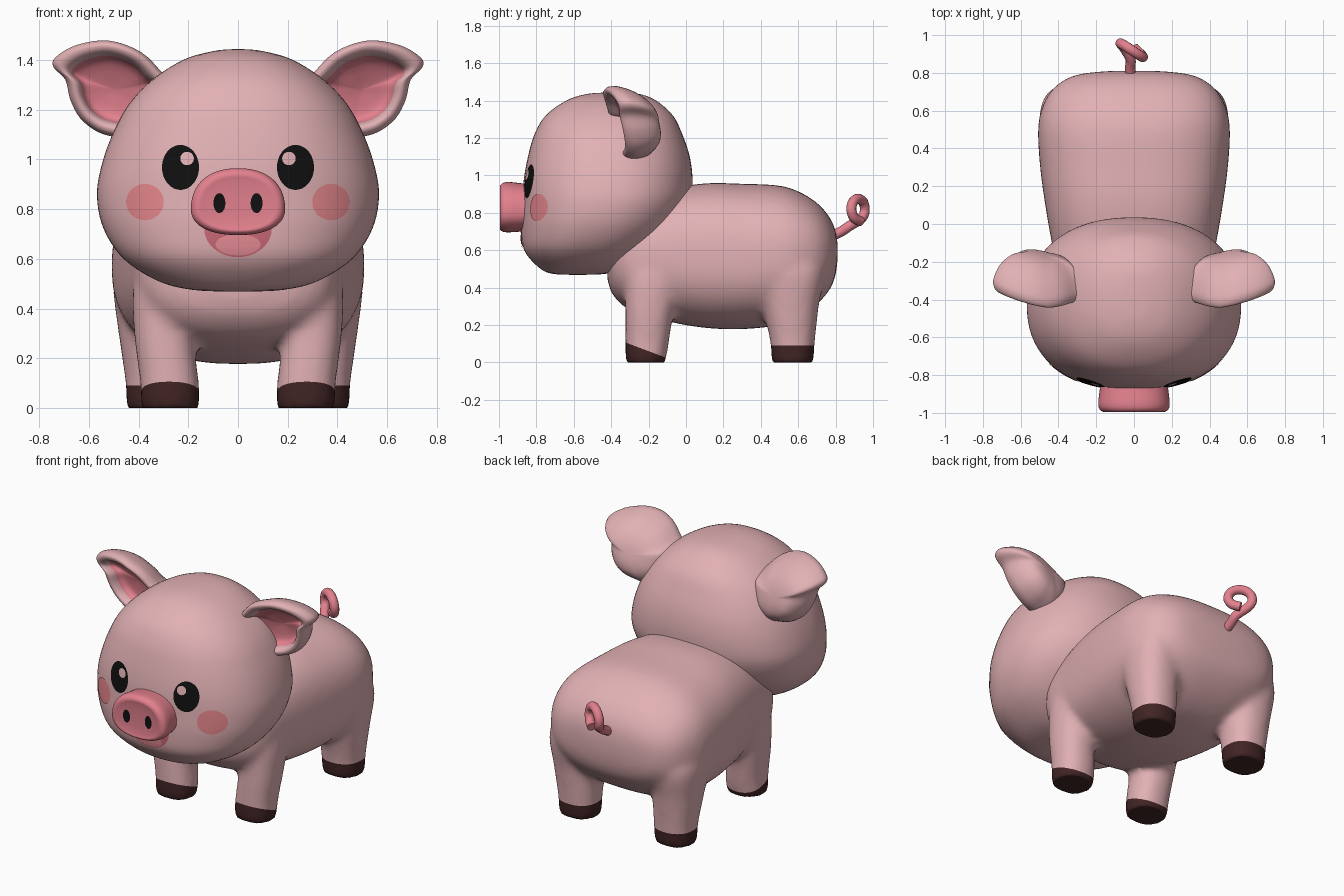
import bpy, bmesh, math
from mathutils import Vector
from mathutils.bvhtree import BVHTree

if "Cube" in bpy.data.objects:
    bpy.data.objects.remove(bpy.data.objects["Cube"])


def material(name, rgb):
    m = bpy.data.materials.new(name)
    m.diffuse_color = (*rgb, 1)
    m.use_nodes = True
    m.node_tree.nodes["Principled BSDF"].inputs["Base Color"].default_value = m.diffuse_color
    return m


SKIN = material("skin pink", (0.76, 0.44, 0.46))
ROSE = material("snout rose", (0.77, 0.22, 0.27))
CHEEK = material("cheek blush", (0.78, 0.24, 0.26))
HOOF = material("hoof brown", (0.055, 0.018, 0.018))
BLACK = material("black", (0.005, 0.005, 0.005))
MOUTH = material("mouth dark rose", (0.58, 0.14, 0.18))
TONGUE = material("tongue pink", (0.82, 0.27, 0.31))


def spline(keys, n, closed=False):
    """Catmull-Rom through tuples of any size."""
    out, k = [], len(keys)
    pick = (lambda i: keys[i % k]) if closed else (lambda i: keys[max(0, min(k - 1, i))])
    for i in range(k if closed else k - 1):
        p = [pick(i + d) for d in (-1, 0, 1, 2)]
        for s in range(n):
            t = s / n
            out.append(tuple(0.5 * (2 * b + (c - a) * t + (2 * a - 5 * b + 4 * c - d) * t * t
                             + (3 * b - a - 3 * c + d) * t ** 3) for a, b, c, d in zip(*p)))
    return out if closed else out + [keys[-1]]


def oval(n, e=2.0):
    """Unit superellipse points."""
    f = lambda v: math.copysign(abs(v) ** (2 / e), v)
    return [(f(math.cos(2 * math.pi * j / n)), f(math.sin(2 * math.pi * j / n))) for j in range(n)]


def smooth(ob):
    ob.data.polygons.foreach_set("use_smooth", [True] * len(ob.data.polygons))
    return ob


def loft(name, rings, mats, mat_rule=lambda i: 0, solid=True):
    bm = bmesh.new()
    vs = [[bm.verts.new(p) for p in r] for r in rings]
    n = len(vs[0])
    for i in range(len(vs) - 1):
        for j in range(n):
            k = (j + 1) % n
            f = bm.faces.new((vs[i][j], vs[i + 1][j], vs[i + 1][k], vs[i][k]))
            f.material_index = mat_rule(i)
    bm.faces.new(vs[0]).material_index = mat_rule(0)
    if solid:
        bm.faces.new(vs[-1]).material_index = mat_rule(len(vs) - 2)
        bmesh.ops.recalc_face_normals(bm, faces=bm.faces[:])
    me = bpy.data.meshes.new(name)
    bm.to_mesh(me)
    bm.free()
    for m in mats:
        me.materials.append(m)
    ob = bpy.data.objects.new(name, me)
    bpy.context.collection.objects.link(ob)
    return smooth(ob)


def tree(ob):
    return BVHTree.FromPolygons([v.co for v in ob.data.vertices],
                                [p.vertices[:] for p in ob.data.polygons])


def decal(name, bvh, cx, cz, rx, rz, mat, lift=0.004, top=1.0):
    """Thin painted patch laid on a surface from the front; top flattens its upper half."""
    rings = []
    for s in (0.1, 0.3, 0.5, 0.7, 0.85, 1.0):
        ring = []
        for c, q in oval(40):
            x, z = cx + s * rx * c, cz + s * rz * q * (top if q > 0 else 1)
            hit, nor, _, _ = bvh.ray_cast(Vector((x, -2, z)), Vector((0, 1, 0)))
            if nor.y > 0:
                nor = -nor
            ring.append(hit + nor * lift)
        rings.append(ring)
    return loft(name, rings, [mat], solid=False)


# Torso: sections along y (y, bottom, top, half width)
torso_keys = [(-0.42, 0.44, 0.60, 0.12), (-0.39, 0.36, 0.72, 0.29), (-0.30, 0.28, 0.82, 0.39),
              (-0.10, 0.22, 0.92, 0.435), (0.1, 0.185, 0.957, 0.47), (0.3, 0.178, 0.955, 0.497),
              (0.5, 0.20, 0.945, 0.508), (0.62, 0.25, 0.905, 0.485), (0.72, 0.33, 0.835, 0.425),
              (0.785, 0.42, 0.745, 0.32), (0.808, 0.52, 0.66, 0.16), (0.811, 0.58, 0.61, 0.03)]
body = loft("body", [[(w * c, y, (a + b) / 2 + (b - a) / 2 * s) for c, s in oval(64, 2.5)]
                     for y, a, b, w in spline(torso_keys, 5)], [SKIN, HOOF])

# Legs: sections along z (z, centre x, centre y, radius x, radius y)
front_leg = [(-0.02, 0.273, -0.215, 0.108, 0.098), (0.02, 0.273, -0.215, 0.118, 0.108),
             (0.1, 0.275, -0.208, 0.118, 0.116), (0.3, 0.298, -0.192, 0.12, 0.132),
             (0.5, 0.295, -0.16, 0.125, 0.16), (0.6, 0.28, -0.13, 0.09, 0.12)]
rear_leg = [(-0.02, 0.33, 0.57, 0.108, 0.102), (0.02, 0.33, 0.57, 0.12, 0.113),
            (0.1, 0.33, 0.57, 0.122, 0.118), (0.3, 0.34, 0.56, 0.14, 0.15),
            (0.5, 0.345, 0.55, 0.155, 0.19), (0.62, 0.33, 0.53, 0.11, 0.14)]
parts = [body]
for keys in (front_leg, rear_leg):
    for side in (1, -1):
        parts.append(loft("leg", [[(side * (cx + rx * c), cy + ry * s, z) for c, s in oval(32, 2.3)]
                                  for z, cx, cy, rx, ry in spline(keys, 4)], [SKIN, HOOF]))

# Merge torso and legs into one soft skin
with bpy.context.temp_override(active_object=body, object=body, selected_objects=parts,
                               selected_editable_objects=parts):
    bpy.ops.object.join()
rm = body.modifiers.new("merge", 'REMESH')
rm.mode, rm.voxel_size = 'VOXEL', 0.02
sm = body.modifiers.new("soften", 'SMOOTH')
sm.factor, sm.iterations = 0.5, 10
bpy.context.view_layer.update()
me = bpy.data.meshes.new_from_object(body.evaluated_get(bpy.context.evaluated_depsgraph_get()))
body.modifiers.clear()
body.data = me
me.materials.clear()
me.materials.append(SKIN)
me.materials.append(HOOF)

# Hooves: cut the legs cleanly and colour what lies below
bm = bmesh.new()
bm.from_mesh(me)
for v in bm.verts:
    v.co.z = max(v.co.z, 0.0)
for f in bm.faces:
    f.material_index = 0
for front, co, no in ((True, Vector((0, -0.32, 0.105)), Vector((0, 0.375, 1))),
                      (False, Vector((0, 0.57, 0.09)), Vector((0, 0, 1)))):
    near = lambda f: (f.calc_center_median().y < 0.15) == front and f.calc_center_median().z < 0.16
    faces = [f for f in bm.faces if near(f)]
    geom = set(faces) | {e for f in faces for e in f.edges} | {v for f in faces for v in f.verts}
    bmesh.ops.bisect_plane(bm, geom=list(geom), dist=1e-5, plane_co=co, plane_no=no.normalized())
    for f in bm.faces:
        if near(f) and (f.calc_center_median() - co).dot(no) < 0:
            f.material_index = 1
bm.to_mesh(me)
bm.free()
smooth(body)

# Head: sections along z (z, half width, front y, back y)
head_keys = [(0.468, 0.02, -0.60, -0.56), (0.475, 0.18, -0.72, -0.42), (0.51, 0.32, -0.79, -0.30),
             (0.60, 0.46, -0.865, -0.17), (0.72, 0.54, -0.88, -0.05), (0.85, 0.567, -0.875, 0.02),
             (0.97, 0.55, -0.868, 0.035), (1.10, 0.505, -0.845, 0.02), (1.22, 0.44, -0.81, -0.02),
             (1.32, 0.345, -0.75, -0.07), (1.40, 0.22, -0.64, -0.16), (1.435, 0.10, -0.53, -0.25),
             (1.443, 0.02, -0.42, -0.36)]
head = loft("head", [[(w * c, (a + b) / 2 + (b - a) / 2 * s, z) for c, s in oval(80, 2.3)]
                     for z, w, a, b in spline(head_keys, 5)], [SKIN])

# Snout: rounded disc, fuller below (y, scale)
snout_keys = [(-0.78, 0.92), (-0.87, 0.95), (-0.93, 0.99), (-0.965, 0.99), (-0.985, 0.94),
              (-0.995, 0.84), (-0.992, 0.7), (-0.988, 0.4), (-0.987, 0.05)]
snout = loft("snout", [[(0.19 * k * c, y, 0.80 + k * s * (0.165 if s > 0 else 0.105))
                        for c, s in oval(56, 2.25)] for y, k in spline(snout_keys, 3)], [ROSE])

# Painted face
face, nose = tree(head), tree(snout)
decal("mouth", face, 0, 0.72, 0.135, 0.112, MOUTH, top=0.2)
decal("tongue", face, 0, 0.658, 0.09, 0.042, TONGUE, 0.007)
for side, label in ((1, "right"), (-1, "left")):
    decal(label + "_eye", face, side * 0.23, 0.967, 0.074, 0.09, BLACK)
    decal(label + "_eye_highlight", face, side * 0.203, 1.002, 0.027, 0.027, SKIN, 0.008)
    decal(label + "_cheek", face, side * 0.372, 0.828, 0.075, 0.073, CHEEK)
    decal(label + "_nostril", nose, side * 0.075, 0.824, 0.024, 0.04, BLACK)

# Ears: outline in x,z; nested rings run over the domed back, round the rim and into the cup
outline = spline([(0.25, 1.30), (0.30, 1.345), (0.39, 1.432), (0.52, 1.478), (0.65, 1.46),
                  (0.735, 1.41), (0.742, 1.37), (0.695, 1.32), (0.675, 1.24), (0.635, 1.165),
                  (0.57, 1.113), (0.50, 1.09), (0.41, 1.08), (0.30, 1.15)], 4, closed=True)
ear_rings = spline([(0.04, 0.20), (0.3, 0.195), (0.6, 0.17), (0.85, 0.11), (0.98, 0.04),
                    (0.99, 0.0), (0.92, -0.03), (0.80, -0.03), (0.71, -0.005), (0.66, 0.03),
                    (0.5, 0.06), (0.04, 0.08)], 3)
for side, label in ((1, "right"), (-1, "left")):
    rings = []
    for k, dy in ear_rings:
        ring = []
        for ox, oz in outline:
            x, z = 0.5 + k * (ox - 0.5), 1.28 + k * (oz - 1.28)
            ring.append((side * x, -0.31 - 0.3 * (z - 1.1) + 0.25 * max(0, x - 0.45) + dy, z))
        rings.append(ring)
    loft(label + "_ear", rings, [SKIN, ROSE], lambda i: 1 if i >= 26 else 0)

# Tail: short stem and one curl
cu = bpy.data.curves.new("tail", 'CURVE')
cu.dimensions = '3D'
cu.bevel_depth, cu.bevel_resolution, cu.use_fill_caps = 0.027, 4, True
path = [(-0.02, 0.77, 0.67), (-0.02, 0.83, 0.70), (-0.02, 0.875, 0.73)]
for i in range(1, 9):
    t = 2 * math.pi * i / 8
    drift = 0.035 * (i / 8 - 0.5)
    path.append((-0.012 - 0.055 * math.sin(t) + 0.5 * drift,
                 0.92 + 0.043 * math.sin(t) + 0.8 * drift,
                 0.815 - 0.06 * math.cos(t)))
pts = spline(path, 5)
sp = cu.splines.new('POLY')
sp.points.add(len(pts) - 1)
for p, co in zip(sp.points, pts):
    p.co = (*co, 1)
sp.use_smooth = True
curl = bpy.data.objects.new("tail_path", cu)
bpy.context.collection.objects.link(curl)
bpy.context.view_layer.update()
tm = bpy.data.meshes.new_from_object(curl.evaluated_get(bpy.context.evaluated_depsgraph_get()))
bpy.data.objects.remove(curl)
tm.materials.clear()
tm.materials.append(ROSE)
tail = bpy.data.objects.new("tail", tm)
bpy.context.collection.objects.link(tail)
smooth(tail)
